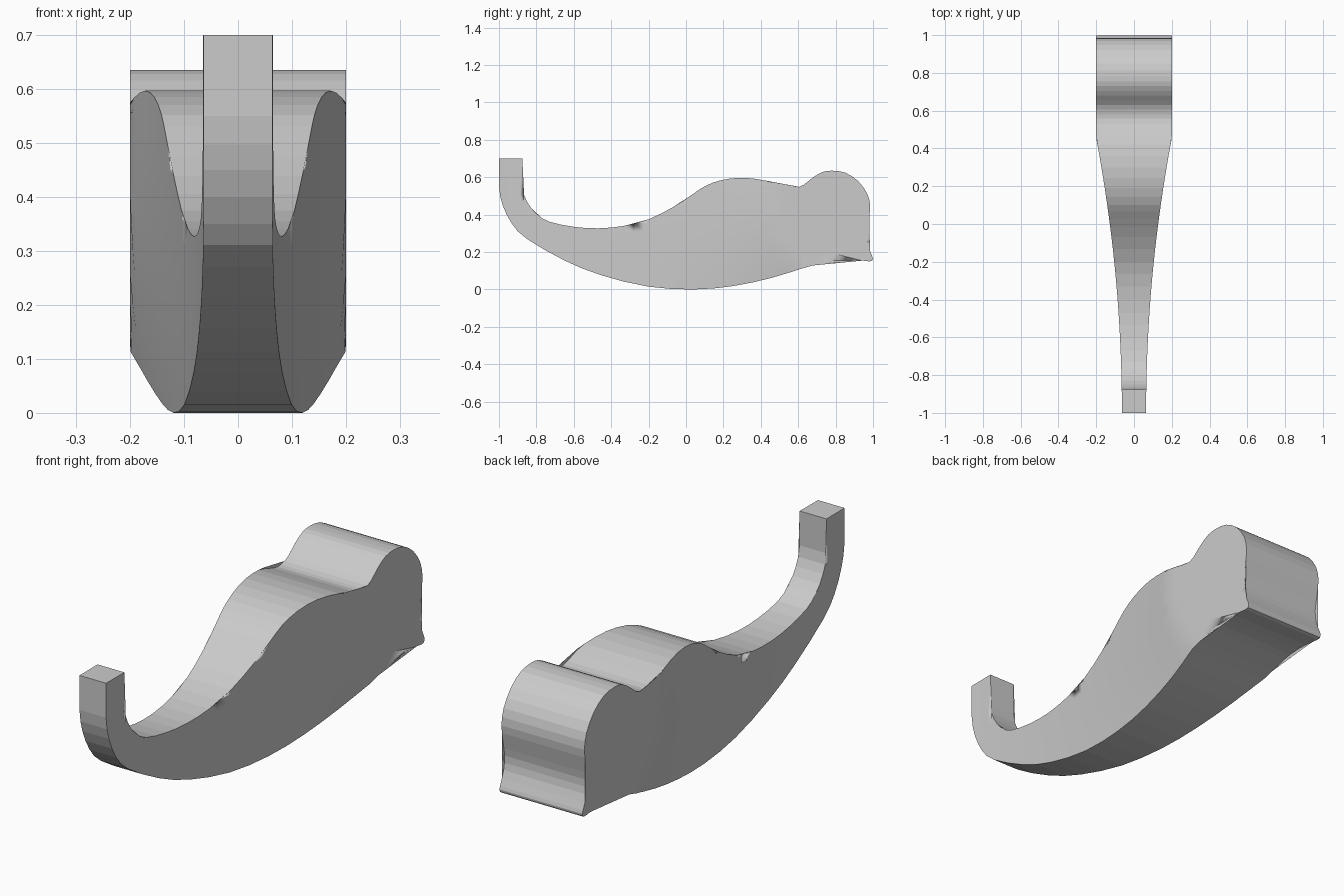
import bpy, bmesh
from mathutils import Vector

if "Cube" in bpy.data.objects:
    bpy.data.objects.remove(bpy.data.objects["Cube"])

# Side profile (y, z): from the inner tip, over the top, round the head, along the belly to the outer tip
PROFILE = [(-.875, .70), (-.875, .55), (-.85, .47), (-.80, .405), (-.73, .362), (-.60, .335),
           (-.47, .327), (-.33, .34), (-.20, .375), (-.07, .44), (.03, .505), (.10, .552),
           (.19, .585), (.30, .597), (.42, .583), (.53, .547), (.58, .543), (.63, .56),
           (.68, .60), (.73, .628), (.78, .635), (.85, .625), (.92, .58), (.97, .51),
           (.985, .44), (.975, .37), (.963, .30), (.97, .24), (.995, .18), (.998, .16),
           (.98, .15), (.90, .16), (.80, .158), (.72, .14), (.62, .112), (.45, .06),
           (.25, .018), (.04, 0), (-.20, .015), (-.45, .075), (-.65, .155), (-.85, .27),
           (-.93, .35), (-.98, .45), (-1, .55), (-1, .70)]


def smooth_once(pts):
    """Insert a rounded midpoint between curve points, keeping the straight tip ends."""
    out = [pts[0]]
    for i in range(1, len(pts) - 2):
        a, b, c, d = (Vector(p) for p in pts[i - 1:i + 3])
        out += [pts[i], tuple((b + c) * .5625 - (a + d) * .0625)]
    return out + list(pts[-2:])


def half_width(y, z):
    """Full width at the head, tapering along a curved front towards the tip."""
    g = (max(0, y + .9) / 1.52) ** 2
    s = max(-1, y - 1.15 * (.5 - min(z, .5)) ** 2 * g)
    return min(.2, .064 + .0642 * (s + 1) ** 2)


# Flat side panel, sliced so that the taper can bend it
bm = bmesh.new()
face = bm.faces.new([bm.verts.new((1, y, max(0, z))) for y, z in smooth_once(PROFILE)])
bmesh.ops.triangulate(bm, faces=[face])


def cut(co, no):
    bmesh.ops.bisect_plane(bm, geom=bm.verts[:] + bm.edges[:] + bm.faces[:],
                           dist=1e-5, plane_co=co, plane_no=no)


for i in range(30):
    cut((0, -.913 + i * .053, 0), (0, 1, 0))
for i in range(11):
    cut((0, 0, .0531 + i * .0503), (0, 0, 1))

# Extrude across, then taper both sides
ext = bmesh.ops.extrude_face_region(bm, geom=bm.faces[:], use_keep_orig=True)
for v in ext["geom"]:
    if isinstance(v, bmesh.types.BMVert):
        v.co.x = -1
for v in bm.verts:
    v.co.x *= half_width(v.co.y, v.co.z)
bmesh.ops.recalc_face_normals(bm, faces=bm.faces[:])

# Smooth tapered sides, faceted rim
for f in bm.faces:
    f.smooth = abs(f.normal.x) > .8
mesh = bpy.data.meshes.new("curved_bracket")
bm.to_mesh(mesh)
bm.free()
bpy.context.collection.objects.link(bpy.data.objects.new("curved_bracket", mesh))
